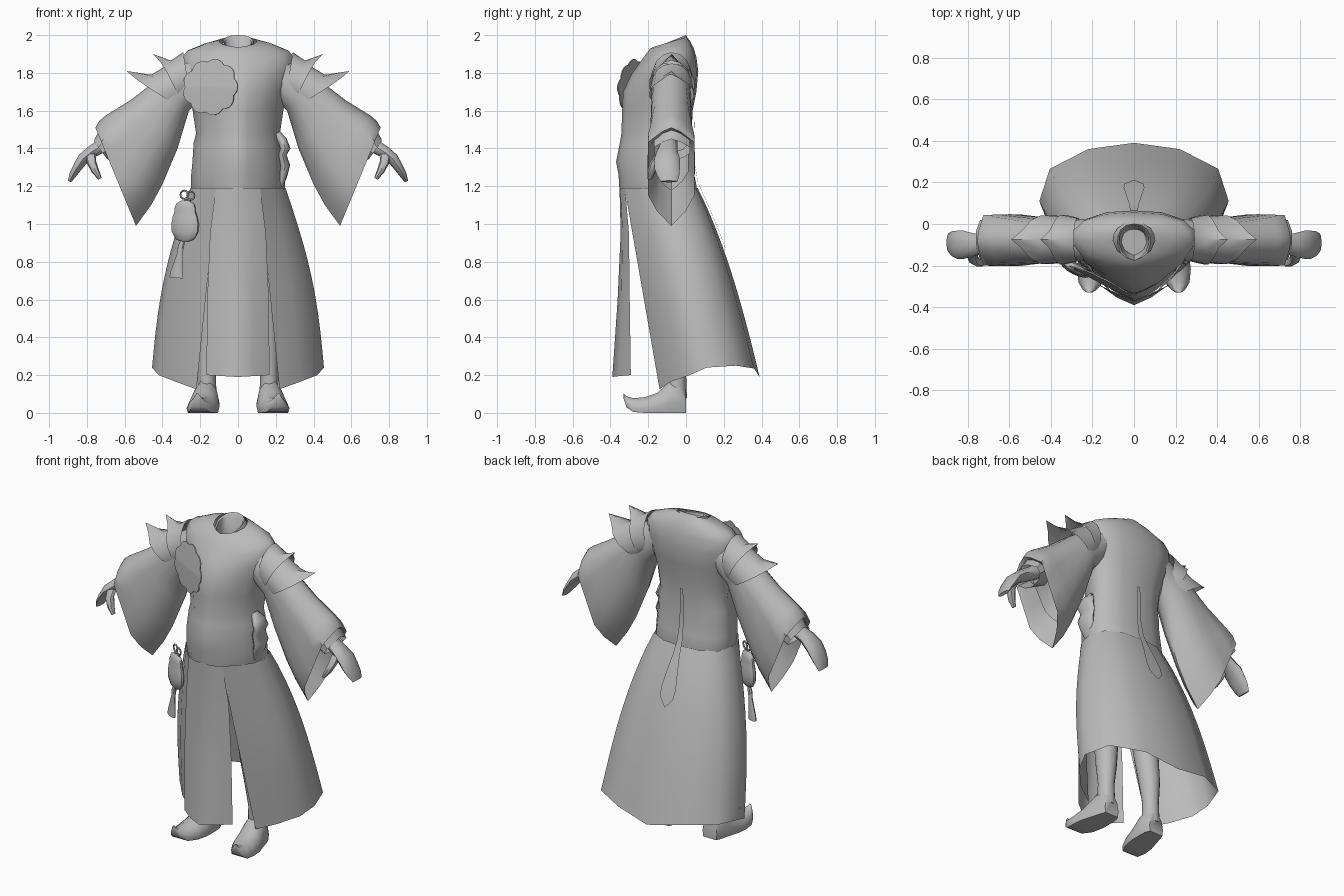
import bpy, bmesh, math
from mathutils import Vector, Matrix

if "Cube" in bpy.data.objects:
    bpy.data.objects.remove(bpy.data.objects["Cube"])

cloth = bpy.data.materials.new("plain grey")
cloth.diffuse_color = (0.5, 0.5, 0.5, 1)
cloth.use_nodes = True
cloth.node_tree.nodes["Principled BSDF"].inputs["Base Color"].default_value = cloth.diffuse_color


def finish(name, bm, mirror=False, angle=40):
    bmesh.ops.recalc_face_normals(bm, faces=bm.faces)
    me = bpy.data.meshes.new(name)
    bm.to_mesh(me)
    bm.free()
    ob = bpy.data.objects.new(name, me)
    bpy.context.collection.objects.link(ob)
    me.materials.append(cloth)
    if mirror:
        ob.modifiers.new("mirror", 'MIRROR').use_clip = True
    bpy.ops.object.select_all(action='DESELECT')
    ob.select_set(True)
    bpy.context.view_layer.objects.active = ob
    bpy.ops.object.shade_smooth_by_angle(angle=math.radians(angle))
    return ob


def loft(name, rings, closed=True, caps=(False, False), mirror=False, angle=40):
    """Skin a list of equal-length point rings."""
    bm = bmesh.new()
    vs = [[bm.verts.new(p) for p in r] for r in rings]
    n = len(vs[0])
    for a, b in zip(vs, vs[1:]):
        for i in range(n if closed else n - 1):
            j = (i + 1) % n
            bm.faces.new((a[i], a[j], b[j], b[i]))
    for cap, ring in zip(caps, (vs[0], vs[-1])):
        if cap:
            bm.faces.new(ring)
    return finish(name, bm, mirror, angle)


# Body cross-section: pointed front, rounded back
HALF = [(0, -1), (.22, -.92), (.45, -.8), (.8, -.5), (1, 0), (.96, .35), (.8, .7), (.45, .94), (0, 1)]
FULL = HALF + [(-x, y) for x, y in HALF[-2:0:-1]]


def body_ring(z, w, yf, ys, yb, k=0.0):
    ring = []
    for fx, fy in FULL:
        y = ys + (fy * (ys - yf) if fy < 0 else fy * (yb - ys))
        ring.append((fx * w, y, z + k * (y + .08)))
    return ring


def tube(name, path, n=10, mirror=True, angle=40):
    """Oval tube: path rows are x, y, z, radius along y, radius across."""
    pts = [Vector(p[:3]) for p in path]
    rings = []
    for i, p in enumerate(path):
        t = pts[min(i + 1, len(pts) - 1)] - pts[max(i - 1, 0)]
        side = t.cross(Vector((0, 1, 0))).normalized()
        rings.append([pts[i] + Vector((0, p[3] * math.cos(a), 0)) + side * p[4] * math.sin(a)
                      for a in (math.tau * k / n for k in range(n))])
    return loft(name, rings, caps=(True, True), mirror=mirror, angle=angle)


def oval(top, bot, yc, hw, n=14, spike=None, vee=0.0):
    """Oval in a tilted plane between a top and a bottom point (x, z).
    vee blends the lower end towards a flat-sided point."""
    ring = []
    for i in range(n):
        a = math.tau * i / n
        s, c = math.sin(a), math.cos(a)
        f = (1 - c) / 2
        sharp = math.copysign(min(1, f / .1, (1 - f) / .24), s) if abs(s) > 1e-6 else 0
        ring.append(Vector((top[0] + (bot[0] - top[0]) * f, yc + hw * (s + (sharp - s) * vee),
                            top[1] + (bot[1] - top[1]) * f)))
    if spike:
        tip = Vector((spike[0], yc, spike[1]))
        ring[0] = tip
        for i in (1, -1):
            ring[i] = ring[i].lerp(tip, .25)
    return ring


# Torso
loft("robe_torso", [body_ring(*r) for r in (
    (1.15, .240, -.345, -.10, .05), (1.20, .25, -.354, -.10, .056), (1.26, .248, -.357, -.10, .044),
    (1.33, .241, -.37, -.10, .035), (1.43, .235, -.35, -.09, .03), (1.48, .222, -.342, -.09, .03),
    (1.60, .24, -.338, -.09, .035), (1.70, .26, -.333, -.08, .055),
    (1.80, .295, -.29, -.08, .065, .05), (1.87, .305, -.245, -.08, .055, .10),
    (1.915, .27, -.215, -.08, .04, .15), (1.95, .18, -.19, -.08, .02, .2),
    (1.965, .10, -.175, -.08, .005, .3))], angle=180)

# Collar with a sunken neck opening
loft("collar", [body_ring(*r) for r in (
    (1.93, .10, -.20, -.09, .02, .35), (1.968, .08, -.19, -.09, .00, .40),
    (1.962, .072, -.176, -.09, -.008, .40), (1.86, .06, -.15, -.09, -.025, .1))],
    caps=(False, True))

# Long skirt, split at the front
WAIST = [(.112, -.325), (.185, -.255), (.238, -.18), (.252, -.10), (.222, .0), (.125, .052), (0, .062)]
HEM = [(.22, -.14, .125), (.33, -.08, .165), (.42, .02, .20), (.455, .11, .24),
       (.405, .265, .25), (.22, .36, .235), (0, .39, .19)]
FULLNESS = [0, .02, .035, .038, .036, .032, .032]


def skirt_point(k, t):
    h = Vector(HEM[k])
    swell = math.sin(math.pi * t ** (1 if k < 4 else .8))
    out = Vector((h.x, h.y, 0)).normalized() * FULLNESS[k] * swell
    return Vector((*WAIST[k], 1.19)).lerp(h, t) + out


loft("robe_skirt", [[skirt_point(k, i / 10) for k in range(7)] for i in range(11)],
     closed=False, mirror=True, angle=180)

# Hanging front panel with a centre ridge
loft("front_panel", [[(0, yc, z0), (w * .5, (yc + ye) / 2 - .012, (z0 + z1) / 2), (w, ye, z1)]
                     for w, yc, ye, z0, z1 in (
    (.118, -.352, -.322, 1.19, 1.19), (.148, -.346, -.302, .95, .95),
    (.163, -.362, -.298, .6, .6), (.167, -.39, -.292, .19, .20))],
    closed=False, mirror=True, angle=180)

# Ribbon down the back, hugging the robe
ribbon = [(.010, .044, 1.54), (.012, .043, 1.44), (.014, .046, 1.32), (.018, .064, 1.22)]
for w, t in ((.024, .05), (.036, .13), (.05, .23), (.045, .28), (.002, .33)):
    p = skirt_point(6, t)
    ribbon.append((w, p.y + .012, p.z))
loft("back_ribbon", [[(0, y, z), (w, y - .001, z)] for w, y, z in ribbon],
     closed=False, mirror=True, angle=180)

# Wide bell sleeves
loft("sleeve", [oval(t, b, -.078, h, 16, None, v) for t, b, h, v in (
    ((.22, 1.90), (.22, 1.64), .10, 0), ((.42, 1.77), (.26, 1.60), .104, .1),
    ((.57, 1.655), (.32, 1.40), .11, .4), ((.70, 1.575), (.40, 1.21), .12, .7),
    ((.735, 1.545), (.46, 1.10), .125, .9), ((.755, 1.51), (.54, .99), .122, 1),
    ((.72, 1.49), (.52, 1.04), .11, 1), ((.64, 1.50), (.46, 1.18), .09, .8))], mirror=True, angle=50)
# Turned-back cuff edge at the wrist
loft("cuff", [oval((.70, 1.55), (.60, 1.38), -.075, .10, 10),
              oval((.765, 1.44), (.69, 1.34), -.075, .10, 10, (.76, 1.45))], mirror=True)

# Two layered shoulder guards with raised points
loft("upper_shoulder_guard", [oval((.29, 1.91), (.25, 1.66), -.075, .105),
                              oval((.355, 1.865), (.265, 1.64), -.075, .115),
                              oval((.40, 1.85), (.29, 1.63), -.075, .122, 14, (.45, 1.90))],
     mirror=True, angle=50)
loft("lower_shoulder_guard", [oval((.36, 1.85), (.25, 1.65), -.075, .105),
                              oval((.46, 1.79), (.27, 1.63), -.075, .115),
                              oval((.54, 1.765), (.30, 1.61), -.075, .12, 14, (.59, 1.81))],
     mirror=True, angle=50)

# Forearm, hand, fingers and thumb
tube("hand", [(.50, -.08, 1.55, .05, .05), (.70, -.09, 1.425, .045, .04), (.77, -.10, 1.385, .055, .035),
              (.82, -.10, 1.345, .068, .032), (.85, -.10, 1.30, .068, .026),
              (.875, -.095, 1.26, .06, .02), (.892, -.09, 1.225, .045, .01)])
tube("thumb", [(.78, -.13, 1.37, .03, .03), (.775, -.165, 1.325, .027, .025),
               (.755, -.182, 1.28, .023, .02), (.73, -.192, 1.24, .013, .01)], 8)

# Legs and curled-toe shoes
tube("leg", [(.165, -.05, .08, .055, .052), (.165, -.05, .22, .05, .047), (.16, -.055, .36, .066, .06),
             (.15, -.07, .52, .075, .07), (.14, -.09, .75, .085, .08), (.12, -.10, 1.05, .10, .09)], 12)
shoe = []
for y, xc, hw, lo, hi in ((.0, .165, .05, 0, .13), (-.03, .165, .064, 0, .18), (-.09, .172, .074, 0, .17),
                          (-.15, .182, .084, 0, .11), (-.22, .193, .08, 0, .085),
                          (-.28, .207, .06, .005, .08), (-.315, .212, .034, .03, .09),
                          (-.33, .215, .012, .075, .105)):
    shoe.append([(xc + hw * fx, y, lo + (hi - lo) * fz) for fx, fz in (
        (-.9, 0), (.9, 0), (1, .3), (.8, .7), (.35, .97), (-.35, .97), (-.8, .7), (-1, .3))])
loft("shoe", shoe, caps=(True, True), mirror=True, angle=50)

# Flat scalloped flower lying along the chest
u = Vector((.29, -.15, 0)).normalized()
out = Vector((-.15, -.29, 0)).normalized()
rings = []
for f, d in ((1, -.004), (1, .002), (.04, .004)):
    ring = []
    for i in range(54):
        a = math.tau * i / 54
        r = f * (.9 + .1 * abs(math.cos(4.5 * a)))
        x, z = .165 * r * math.cos(a), .15 * r * math.sin(a)
        ring.append(Vector((-.148, -.288, 1.725 + z)) + u * x + out * (d - .15 * max(z, 0)))
    rings.append(ring)
loft("chest_flower", rings, caps=(True, True))

# Folded sash on one side of the waist
tube("sash_fold", [(.205, -.13, 1.48, .02, .02), (.235, -.13, 1.44, .055, .026), (.25, -.13, 1.40, .065, .028),
                   (.235, -.13, 1.365, .06, .022), (.25, -.13, 1.31, .065, .026),
                   (.24, -.13, 1.26, .055, .022), (.225, -.13, 1.20, .03, .015)], 12, False, 60)

# Flat gourd pouch, cord rings and tassel, all turned to follow the hip
PX, PY = -.28, -.215
hanging = [tube("gourd_pouch", [(0, 0, z, r * .4, r * 1.08) for z, r in (
    (.905, .02), (.92, .05), (.96, .072), (1.0, .074), (1.04, .066), (1.065, .057),
    (1.085, .057), (1.11, .046), (1.125, .018))], 14, False)]
hanging.append(tube("tassel", [(-.01, 0, .92, .01, .012), (-.025, 0, .88, .012, .018),
                               (-.032, 0, .84, .01, .016), (-.05, 0, .74, .015, .038),
                               (-.052, 0, .715, .015, .04)], 8, False))
for ob in hanging:
    ob.matrix_world = Matrix.Translation((PX, PY, 0)) @ Matrix.Rotation(-.45, 4, 'Z')
for i, (x, z, r) in enumerate(((-.285, 1.155, .022), (-.25, 1.15, .022), (-.268, 1.12, .016))):
    bpy.ops.mesh.primitive_torus_add(major_radius=r, minor_radius=.005, major_segments=12, minor_segments=6,
                                     location=(x, PY - (x - PX) * .5, z), rotation=(math.pi / 2, 0, -.45))
    cord = bpy.context.object
    cord.name = "cord_ring_%d" % (i + 1)
    cord.data.materials.append(cloth)
    bpy.ops.object.shade_smooth_by_angle()
